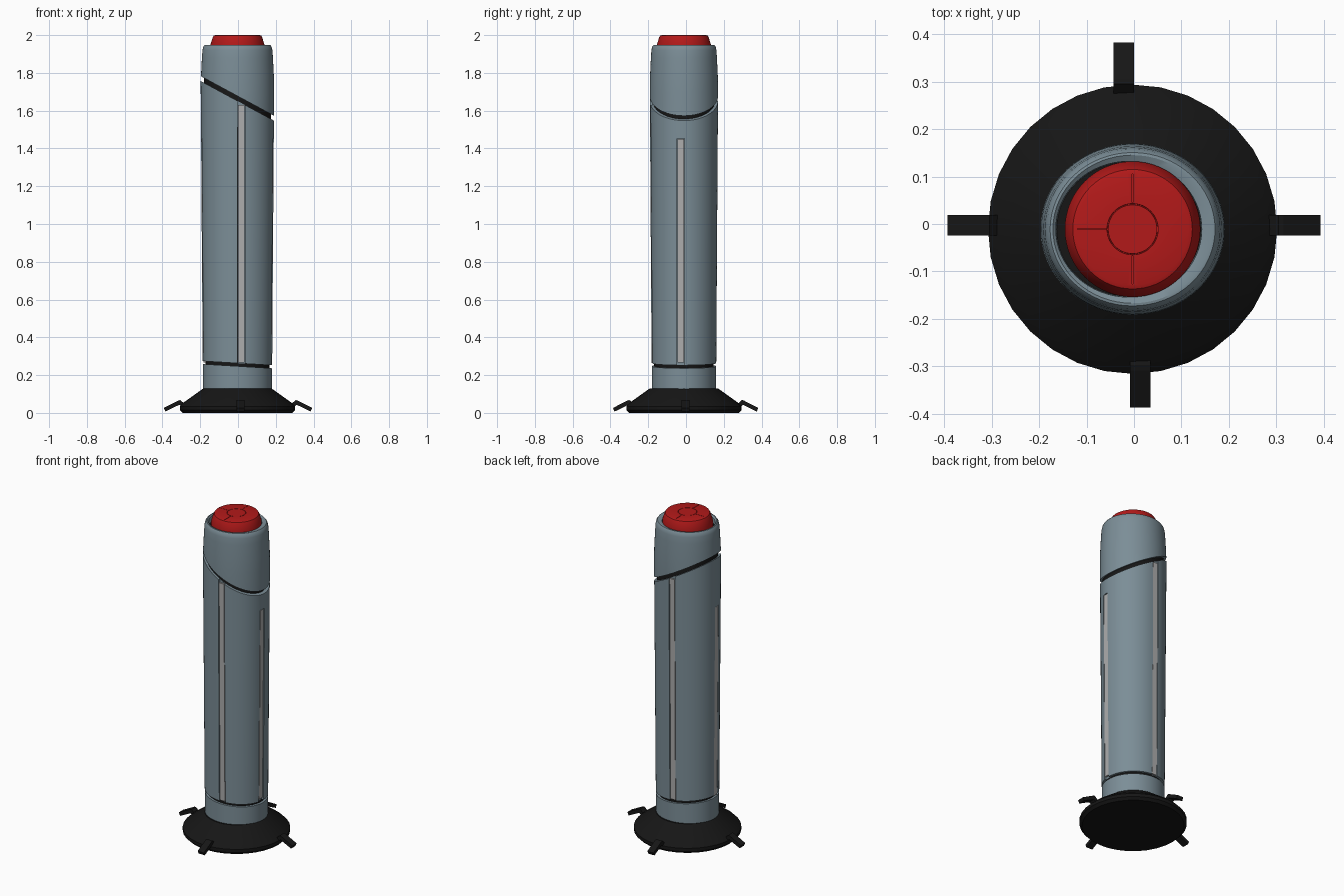
import bpy, bmesh, math
from mathutils import Vector

if "Cube" in bpy.data.objects:
    bpy.data.objects.remove(bpy.data.objects["Cube"])

CX, CY, SY = -0.003, -0.011, 0.93      # body centre and oval squash


def material(name, rgb):
    m = bpy.data.materials.new(name)
    m.diffuse_color = (*rgb, 1)
    m.use_nodes = True
    m.node_tree.nodes["Principled BSDF"].inputs["Base Color"].default_value = m.diffuse_color
    return m


BLACK = material("black_rubber", (0.008, 0.008, 0.008))
RED = material("red_plastic", (0.45, 0.01, 0.01))
SHELL = material("blue_grey_shell", (0.20, 0.27, 0.31))
TRIM = material("light_trim", (0.42, 0.42, 0.42))


def finish(name, bm, mat, smooth=True):
    bmesh.ops.recalc_face_normals(bm, faces=bm.faces)
    me = bpy.data.meshes.new(name)
    bm.to_mesh(me)
    bm.free()
    ob = bpy.data.objects.new(name, me)
    bpy.context.collection.objects.link(ob)
    if mat:
        me.materials.append(mat)
    if smooth:
        activate(ob)
        bpy.ops.object.shade_smooth_by_angle(angle=math.radians(30))
    return ob


def activate(ob):
    bpy.ops.object.select_all(action='DESELECT')
    ob.select_set(True)
    bpy.context.view_layer.objects.active = ob


def lathe(name, profile, mat, sy=SY, segs=64, cuts=()):
    """Closed turned solid; profile of (radius, z, x shift). Cuts: (z at x=0, slope, keep_above)."""
    bm = bmesh.new()
    rings = []
    for p in profile:
        r, z, dx = (*p, 0)[:3]
        rings.append([bm.verts.new((CX + dx + r * math.cos(a), CY + sy * r * math.sin(a), z))
                      for a in (2 * math.pi * i / segs for i in range(segs))])
    for lo, hi in zip(rings, rings[1:]):
        for i in range(segs):
            j = (i + 1) % segs
            bm.faces.new((lo[i], lo[j], hi[j], hi[i]))
    bm.faces.new(rings[0])
    bm.faces.new(rings[-1])
    for z0, slope, above in cuts:
        bmesh.ops.bisect_plane(bm, geom=bm.verts[:] + bm.edges[:] + bm.faces[:],
                               plane_co=(0, 0, z0), plane_no=Vector((-slope, 0, 1)).normalized(),
                               clear_inner=above, clear_outer=not above)
        bmesh.ops.holes_fill(bm, edges=[e for e in bm.edges if e.is_boundary], sides=0)
    return finish(name, bm, mat)


def cut(target, cutter):
    mod = target.modifiers.new("cut", 'BOOLEAN')
    mod.operation, mod.solver, mod.object = 'DIFFERENCE', 'EXACT', cutter
    cutter.hide_render = True
    activate(target)
    bpy.ops.object.modifier_apply(modifier=mod.name)
    bpy.data.objects.remove(cutter)


def hexahedron(name, corners, mat):
    bm = bmesh.new()
    v = [bm.verts.new(c) for c in corners]
    for f in ((0, 1, 2, 3), (4, 5, 6, 7), (0, 1, 5, 4), (1, 2, 6, 5), (2, 3, 7, 6), (3, 0, 4, 7)):
        bm.faces.new([v[i] for i in f])
    return finish(name, bm, mat, False)


def body_radius(z):
    return 0.184 + (z - 0.25) * 0.0071


def strip(name, d, centre, half, z0, z1, inner, outer, mat=None):
    """Upright bar following the tapered body on the side facing d."""
    corners = []
    for z in (z0, z1):
        for s, off in ((-half, inner), (half, inner), (half, outer), (-half, outer)):
            r = body_radius(z)
            if d[0]:
                corners.append((CX + d[0] * (r + off), centre + s, z))
            else:
                corners.append((centre + s, CY + d[1] * (SY * r + off), z))
    return hexahedron(name, corners, mat)


# Flared base disc
lathe("base", [(0.29, 0), (0.305, 0.015), (0.305, 0.035), (0.285, 0.055), (0.18, 0.13)],
      BLACK, sy=1, segs=32)

# Four bent feet around the base
FOOT = [(0.275, 0.04), (0.305, 0.068), (0.315, 0.066), (0.393, 0.026),
        (0.384, 0.007), (0.311, 0.043), (0.288, 0.022)]
for side, d, ox, oy in (("front", (0, -1), 0.0135, 0.006), ("back", (0, 1), -0.022, -0.01),
                        ("left", (-1, 0), 0, -0.003), ("right", (1, 0), 0, -0.003)):
    bm = bmesh.new()
    ends = [[bm.verts.new((ox + d[0] * r - d[1] * w, oy + d[1] * r + d[0] * w, z)) for r, z in FOOT]
            for w in (-0.0215, 0.0215)]
    bm.faces.new(ends[0])
    bm.faces.new(ends[1])
    for i in range(len(FOOT)):
        j = (i + 1) % len(FOOT)
        bm.faces.new((ends[0][i], ends[0][j], ends[1][j], ends[1][i]))
    finish(side + "_foot", bm, BLACK, False)

# Dark core visible in the gaps and under the button
lathe("core", [(0.168, 0.1), (0.178, 1.5), (0.178, 1.88), (0.16, 1.91)], BLACK)

# Bottom collar with a slightly tilted top
lathe("collar", [(0.183, 0.11), (0.183, 0.35)], SHELL, cuts=[(0.247, -0.06, False)])

# Main body between the two tilted gaps
body = lathe("main_body", [(body_radius(0.15), 0.15), (body_radius(1.95), 1.95)], SHELL,
             cuts=[(0.263, -0.06, True), (1.65, -0.54, False)])

# Light strips set into slots on all four sides
for side, d, c, top, slot_top in (("front", (0, -1), 0.0175, 1.63, 1.8),
                                  ("back", (0, 1), -0.02, 1.65, 1.8),
                                  ("left", (-1, 0), -0.028, 1.45, 1.453),
                                  ("right", (1, 0), -0.028, 1.45, 1.453)):
    cut(body, strip("slot", d, c, 0.0195, 0.2, slot_top, -0.014, 0.05))
    strip(side + "_strip", d, c, 0.0165, 0.268, top, -0.03, -0.0035, TRIM)

# Slant-cut head with a rounded lip and an off-centre well
lathe("head", [(0.194, 1.5), (0.1945, 1.7), (0.193, 1.78), (0.188, 1.88), (0.185, 1.92),
               (0.181, 1.938), (0.174, 1.947), (0.168, 1.948), (0.154, 1.942, -0.008),
               (0.152, 1.90, -0.008)],
      SHELL, cuts=[(1.676, -0.54, True)])
lathe("well_floor", [(0.15, 1.895, -0.008), (0.15, 1.906, -0.008)], BLACK)

# Red button with a ring groove and three radial grooves
button = lathe("button", [(0.143, 1.89), (0.143, 1.95), (0.131, 1.988), (0.126, 1.997), (0.118, 2.0),
                          (0.054, 2.0), (0.0535, 1.996), (0.052, 1.996), (0.0515, 2.0)], RED, sy=1)
for d in ((-1, 0), (0, 1), (0, -1)):
    corners = [(CX + d[0] * r - d[1] * w, CY + d[1] * r + d[0] * w, z) for z in (1.996, 2.05)
               for r, w in ((0.056, -0.001), (0.116, -0.001), (0.116, 0.001), (0.056, 0.001))]
    cut(button, hexahedron("groove", corners, None))
